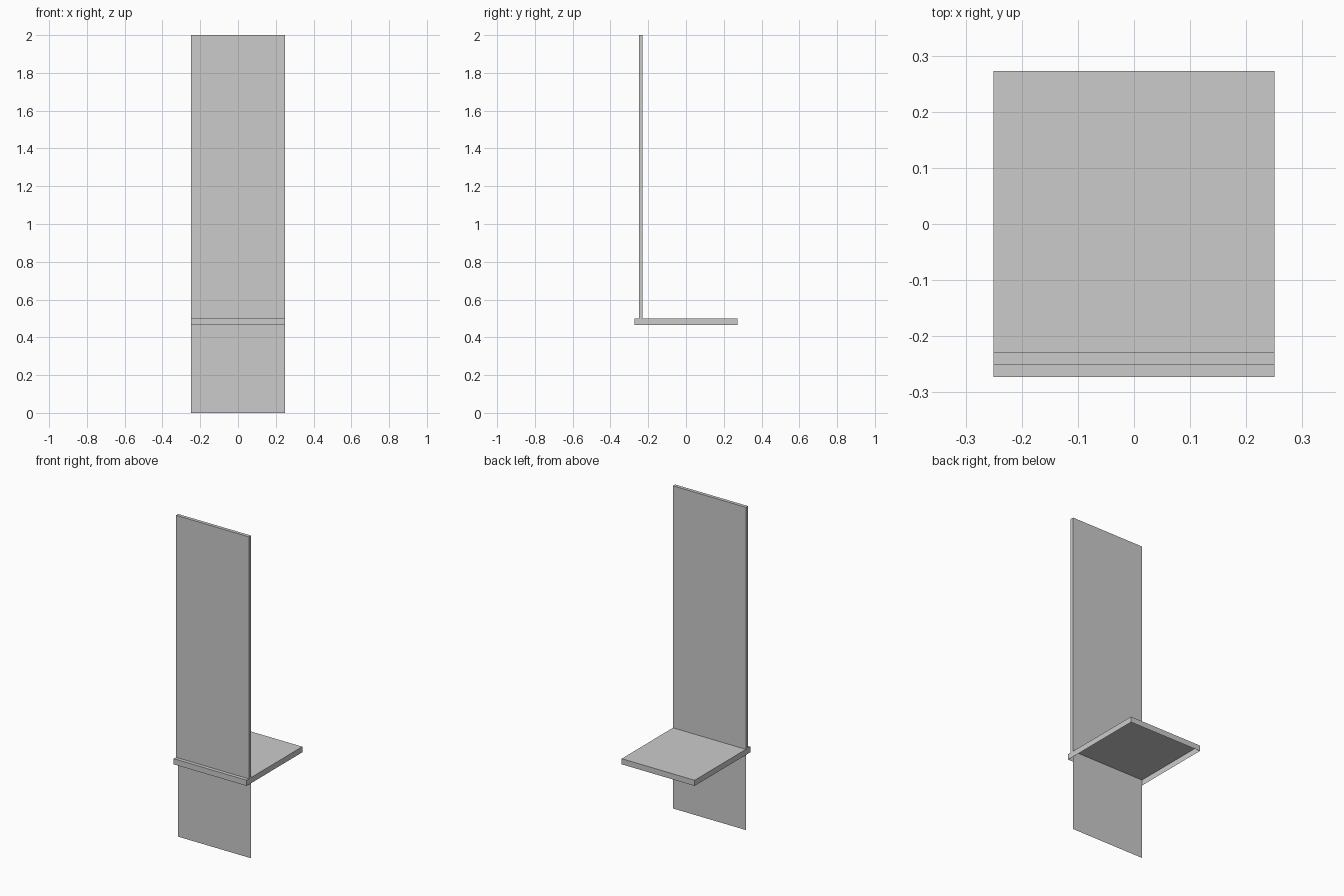
import bpy
import bmesh

if "Cube" in bpy.data.objects:
    bpy.data.objects.remove(bpy.data.objects["Cube"])

HALF_W = 0.25


def open_box(name, y0, y1, z0, z1):
    """Box spanning the full width, with its bottom face left open."""
    bm = bmesh.new()
    bmesh.ops.create_cube(bm, size=1.0)
    for v in bm.verts:
        v.co.x *= 2 * HALF_W
        v.co.y = y0 if v.co.y < 0 else y1
        v.co.z = z0 if v.co.z < 0 else z1
    bm.normal_update()
    bottom = [f for f in bm.faces if f.normal.z < -0.9]
    bmesh.ops.delete(bm, geom=bottom, context='FACES_ONLY')
    return finish(name, bm)


def sheet(name, y, z0, z1):
    """Single upright sheet spanning the full width."""
    bm = bmesh.new()
    corners = [(HALF_W, z0), (-HALF_W, z0), (-HALF_W, z1), (HALF_W, z1)]
    bm.faces.new([bm.verts.new((x, y, z)) for x, z in corners])
    return finish(name, bm)


def finish(name, bm):
    mesh = bpy.data.meshes.new(name)
    bm.to_mesh(mesh)
    bm.free()
    obj = bpy.data.objects.new(name, mesh)
    bpy.context.collection.objects.link(obj)
    return obj


# Shallow seat tray, hollow underneath
open_box("seat", -0.2725, 0.2725, 0.465, 0.5)
# Tall back board standing on the seat
open_box("back_panel", -0.25, -0.229, 0.5, 2.0)
# Thin sheet carrying the inner back face down to the floor
sheet("lower_panel", -0.229, 0.0, 0.5)
